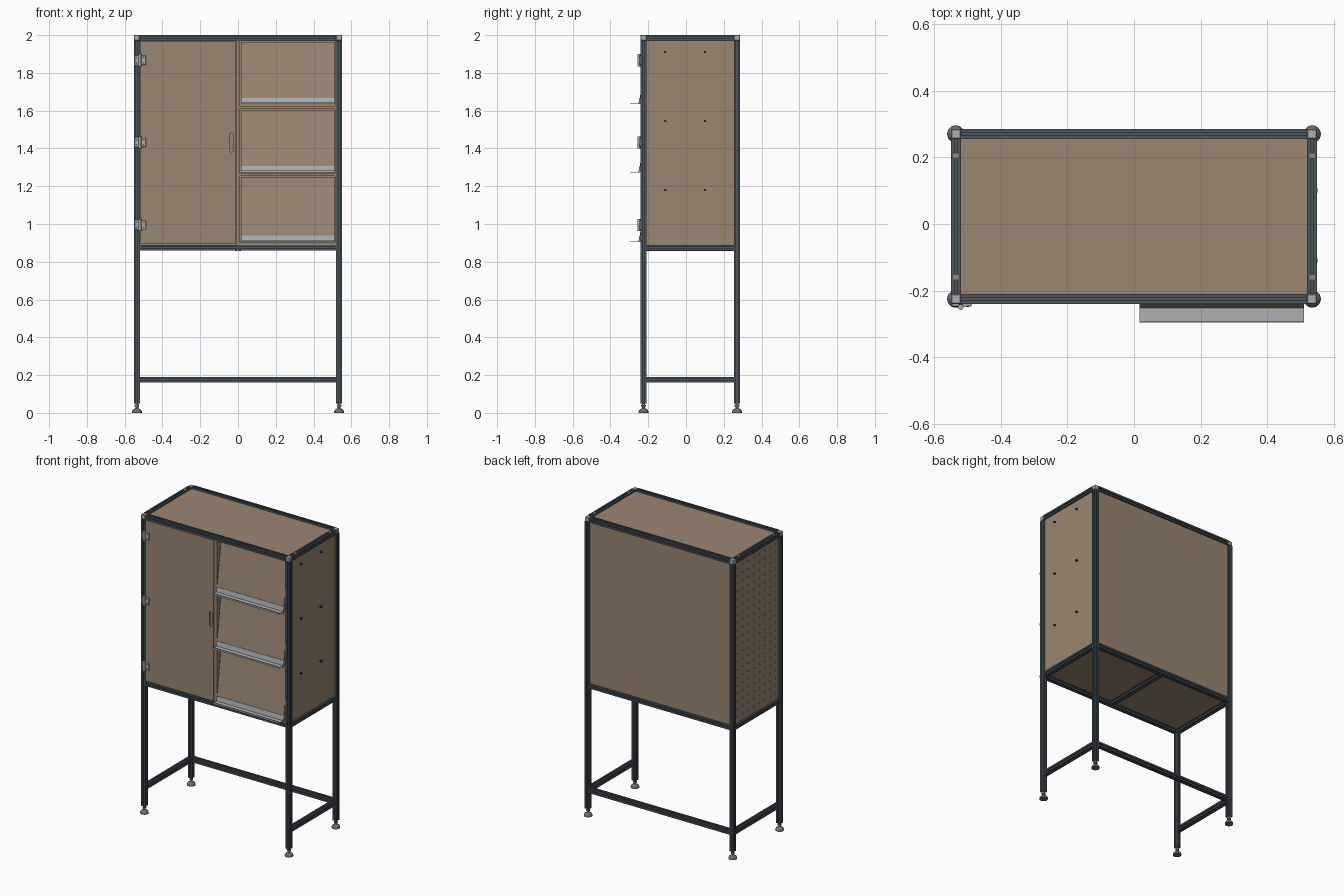
import bpy, bmesh, math
from mathutils import Vector

if bpy.data.objects.get("Cube"):
    bpy.data.objects.remove(bpy.data.objects["Cube"])


def material(name, rgb, metallic=0.0):
    m = bpy.data.materials.new(name)
    m.use_nodes = True
    m.diffuse_color = (*rgb, 1)
    m.node_tree.nodes["Principled BSDF"].inputs["Base Color"].default_value = (*rgb, 1)
    return m


WOOD = material("brown board", (0.32, 0.24, 0.17))
FRAME = material("dark slate metal", (0.075, 0.095, 0.108))
STEEL = material("light grey metal", (0.42, 0.43, 0.44))
FOOT = material("mid grey rubber", (0.14, 0.15, 0.15))
DARK = material("black bolt", (0.03, 0.03, 0.03))


def finish(name, bm, mat):
    bmesh.ops.recalc_face_normals(bm, faces=bm.faces)
    mesh = bpy.data.meshes.new(name)
    bm.to_mesh(mesh)
    bm.free()
    mesh.materials.append(mat)
    ob = bpy.data.objects.new(name, mesh)
    bpy.context.collection.objects.link(ob)
    return ob


def smooth(ob):
    bpy.ops.object.select_all(action='DESELECT')
    ob.select_set(True)
    bpy.context.view_layer.objects.active = ob
    bpy.ops.object.shade_smooth_by_angle(angle=math.radians(35))


def box(name, x, y, z, mat, bevel=0):
    bm = bmesh.new()
    bmesh.ops.create_cube(bm, size=1)
    for v in bm.verts:
        v.co = Vector([(a + b) / 2 + c * (b - a) for c, (a, b) in zip(v.co, (x, y, z))])
    if bevel:
        bmesh.ops.bevel(bm, geom=bm.edges[:], offset=bevel, segments=1, affect='EDGES')
    return finish(name, bm, mat)


def extrude(name, pts, axis, lo, hi, mat, offset=(0, 0)):
    """Extrude a closed outline along axis 0, 1 or 2."""
    bm = bmesh.new()
    rings = []
    for end in (lo, hi):
        ring = []
        for p in pts:
            co = [p[0] + offset[0], p[1] + offset[1]]
            co.insert(axis, end)
            ring.append(bm.verts.new(co))
        rings.append(ring)
        bm.faces.new(ring)
    n = len(pts)
    for i in range(n):
        j = (i + 1) % n
        bm.faces.new((rings[0][i], rings[0][j], rings[1][j], rings[1][i]))
    return finish(name, bm, mat)


def circle(cx, cy, r, n=8):
    return [(cx + r * math.cos(math.tau * i / n), cy + r * math.sin(math.tau * i / n)) for i in range(n)]


# Slotted square bar: one side outlined, then turned four times
H = 0.015
half = [(H, H), (0.004, H), (0.004, 0.012), (0.007, 0.012), (0.007, 0.009), (0.004, 0.006)]
side = half + [(-x, y) for x, y in reversed(half[1:])]
SLOT = []
for k in range(4):
    c, s = ((1, 0), (0, 1), (-1, 0), (0, -1))[k]
    SLOT += [(x * c - y * s, x * s + y * c) for x, y in side]


def bar(name, axis, lo, hi, offset):
    return extrude(name, SLOT, axis, lo, hi, FRAME, offset)


def pierced_panel(name, outer, holes, axis, at, thick, mat):
    """Flat board with real holes, filled as a 2D curve."""
    cu = bpy.data.curves.new(name, 'CURVE')
    cu.dimensions = '2D'
    cu.fill_mode = 'BOTH'
    cu.extrude = thick / 2
    for loop in [outer] + holes:
        sp = cu.splines.new('POLY')
        sp.points.add(len(loop) - 1)
        for p, q in zip(sp.points, loop):
            p.co = (*q, 0, 1)
        sp.use_cyclic_u = True
    tmp = bpy.data.objects.new(name, cu)
    bpy.context.collection.objects.link(tmp)
    mesh = bpy.data.meshes.new_from_object(tmp.evaluated_get(bpy.context.evaluated_depsgraph_get()))
    bpy.data.objects.remove(tmp)
    bm = bmesh.new()
    bm.from_mesh(mesh)
    bmesh.ops.remove_doubles(bm, verts=bm.verts, dist=0.0001)
    for v in bm.verts:
        co = [v.co.x, v.co.y]
        co.insert(axis, at + v.co.z)
        v.co = co
    return finish(name, bm, mat)


def rect(a, b, c, d):
    return [(a, c), (b, c), (b, d), (a, d)]


PX, FY, BY = 0.535, -0.225, 0.27
TOP, MID, LOW = 1.985, 0.875, 0.175

# Posts, corner connectors and levelling feet
foot_profile = [(0, 0), (0.026, 0), (0.026, 0.008), (0.021, 0.017), (0.010, 0.024), (0.007, 0.026),
                (0.007, 0.034), (0.012, 0.034), (0.012, 0.042), (0.007, 0.042), (0.007, 0.052)]
for sx, sn in ((-1, "right"), (1, "left")):
    for y, yn in ((FY, "front"), (BY, "back")):
        x = sx * PX
        bar(f"{yn}_{sn}_post", 2, 0.05, TOP - H, (x, y))
        box(f"{yn}_{sn}_corner", (x - H, x + H), (y - H, y + H), (TOP - H, TOP + H), STEEL, 0.003)
        bm = bmesh.new()
        vs = [bm.verts.new((x + r, y, z)) for r, z in foot_profile]
        es = [bm.edges.new(p) for p in zip(vs, vs[1:])]
        bmesh.ops.spin(bm, geom=vs + es, cent=(x, y, 0), axis=(0, 0, 1), angle=math.tau, steps=24)
        bmesh.ops.remove_doubles(bm, verts=bm.verts, dist=0.0001)
        smooth(finish(f"{yn}_{sn}_foot", bm, FOOT))
    # Side rails
    for z, zn in ((TOP, "top"), (MID, "middle"), (LOW, "lower")):
        bar(f"{zn}_{sn}_rail", 1, FY + H, BY - H, (sx * PX, z))
    # Round caps on the top side rails
    for y in (-0.16, 0.205):
        extrude(f"{sn}_rail_cap", circle(sx * PX, y, 0.009, 12), 2, TOP + H - 0.004, TOP + H + 0.0005, WOOD)

# Front and back rails, and the bar under the floor
for z, y, n in ((TOP, FY, "top_front"), (TOP, BY, "top_back"), (MID, FY, "middle_front"),
                (MID, BY, "middle_back"), (LOW, BY, "lower_back")):
    bar(n + "_rail", 0, -PX + H, PX - H, (y, z))
bar("floor_rail", 1, FY + H, BY - H, (0, MID - 0.002))

# Boards set in the slots
T = 0.003
X1, Z0, Z1 = PX - H + 0.003, MID + H - 0.003, TOP - H + 0.003
Y0, Y1 = FY + H - 0.003, BY - H + 0.003
box("top_board", (-X1, X1), (Y0, Y1), (TOP - T, TOP + T), WOOD)
box("floor_board", (-X1, X1), (Y0, Y1), (MID + 0.008, MID + 0.014), WOOD)
box("back_board", (-X1, X1), (BY - T, BY + T), (Z0, Z1), WOOD)
box("left_side_board", (PX - T, PX + T), (Y0, Y1), (Z0, Z1), WOOD)

# Perforated side board
holes = [circle(-0.18 + 0.058 * i, 0.93 + 0.0525 * j, 0.0055) for i in range(8) for j in range(20)]
pierced_panel("right_side_pegboard", rect(Y0, Y1, Z0, Z1), holes, 0, -PX, 2 * T, WOOD)

# Bolts through the plain side board
for y in (-0.11, 0.10):
    for k in range(3):
        extrude("side_bolt", circle(y, 1.91 - 0.365 * k, 0.006, 10), 0, PX - 0.006, PX + 0.016, DARK)

# Door with a grip slot
grip = [(-0.035 + 0.011 * math.cos(a), (1.472 if i < 9 else 1.393) + 0.011 * math.sin(a))
        for i in range(18) for a in [math.pi * (i if i < 9 else i - 1) / 8]]
pierced_panel("door", rect(-0.517, -0.014, 0.893, 1.967), [grip], 1, -0.231, 0.012, WOOD)

# Hinges
for z in (1.867, 1.432, 0.995):
    box("hinge_post_leaf", (-0.547, -0.524), (-0.247, -0.239), (z - 0.026, z + 0.026), STEEL, 0.001)
    box("hinge_door_leaf", (-0.516, -0.488), (-0.247, -0.236), (z - 0.024, z + 0.024), STEEL, 0.001)
    smooth(extrude("hinge_knuckle", circle(-0.52, -0.25, 0.008, 14), 2, z - 0.032, z + 0.032, STEEL))
    for x in (-0.537, -0.5):
        for dz in (-0.014, 0.014):
            extrude("hinge_screw", circle(x, z + dz, 0.005, 10), 1, -0.249, -0.245, FOOT)

# Inner partition and shelf edges
box("partition", (-0.010, 0.010), (-0.238, Y1), (0.89, 1.97), WOOD)
box("bay_side_strip", (0.514, 0.52), (-0.236, -0.20), (0.89, 1.97), WOOD)
for z in (0.889, 1.254, 1.611):
    box("shelf", (0.010, 0.519), (-0.238, Y1), (z, z + 0.013), WOOD)

# Leaning display boards with a metal ledge each
ledge = [(-0.240, 0.034), (-0.247, 0.034), (-0.252, 0.003), (-0.292, 0.003), (-0.293, 0.011),
         (-0.295, 0.011), (-0.295, 0), (-0.244, 0)]
for z, top in ((0.904, 1.247), (1.272, 1.604), (1.634, 1.964)):
    lean = [(-0.249, z + 0.002), (-0.241, z + 0.002), (-0.194, top), (-0.202, top)]
    extrude("display_board", lean, 0, 0.016, 0.511, WOOD)
    extrude("display_ledge", ledge, 0, 0.017, 0.510, STEEL, (0, z))
